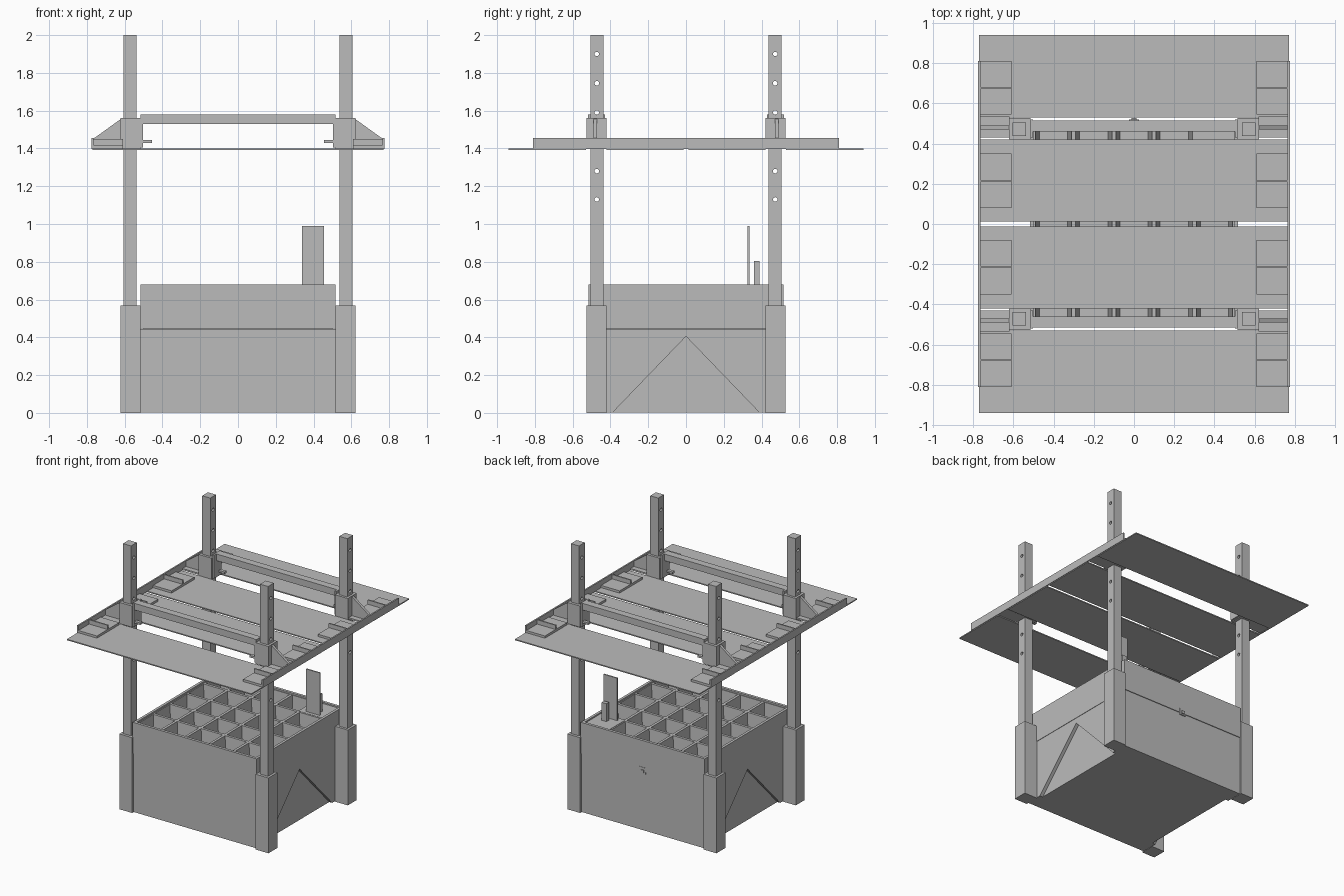
import bpy, bmesh, math
from mathutils import Matrix, Vector

cube = bpy.data.objects.get("Cube")
if cube:
    bpy.data.objects.remove(cube, do_unlink=True)

grey = bpy.data.materials.new("plain grey")
grey.use_nodes = True
colour = (0.5, 0.5, 0.5, 1)
grey.diffuse_color = colour
grey.node_tree.nodes["Principled BSDF"].inputs["Base Color"].default_value = colour


def finish(name, bm):
    bmesh.ops.recalc_face_normals(bm, faces=bm.faces)
    mesh = bpy.data.meshes.new(name)
    bm.to_mesh(mesh)
    bm.free()
    mesh.materials.append(grey)
    ob = bpy.data.objects.new(name, mesh)
    bpy.context.scene.collection.objects.link(ob)
    return ob


def box(name, x, y, z):
    """Box from its (low, high) range on each axis."""
    bm = bmesh.new()
    size = [r[1] - r[0] for r in (x, y, z)]
    centre = Vector([sum(r) / 2 for r in (x, y, z)])
    bmesh.ops.create_cube(bm, size=1, matrix=Matrix.Translation(centre) @ Matrix.Diagonal((*size, 1)))
    return finish(name, bm)


def prism(name, points, axis, low, high):
    """Outline in the two other axes, pushed along the given axis."""
    def place(p, d):
        co = list(p)
        co.insert(axis, d)
        return co
    bm = bmesh.new()
    face = bm.faces.new([bm.verts.new(place(p, low)) for p in points])
    out = bmesh.ops.extrude_face_region(bm, geom=[face])
    shift = Vector(place((0, 0), high - low))
    bmesh.ops.translate(bm, vec=shift, verts=[v for v in out["geom"] if isinstance(v, bmesh.types.BMVert)])
    return finish(name, bm)


def mirrored(lo, hi, s):
    return (lo, hi) if s > 0 else (-hi, -lo)


def cut(ob, cutter):
    mod = ob.modifiers.new("cut", "BOOLEAN")
    mod.operation, mod.solver, mod.object = "DIFFERENCE", "EXACT", cutter
    cutter.hide_render = True
    cutter.hide_set(True)


SIDES = (-1, 1)

# Lower bin with a triangular recess on each side
bin_body = box("lower_bin", (-0.515, 0.515), (-0.512, 0.512), (0.003, 0.445))
for s in SIDES:
    x = mirrored(0.49, 0.56, s)
    cut(bin_body, prism("recess_cutter", [(-0.4, -0.01), (0.4, -0.01), (0, 0.405)], 0, *x))

# Upper tray walls
for s in SIDES:
    box("tray_end_wall", (-0.517, 0.517), mirrored(0.495, 0.516, s), (0.446, 0.68))
    box("tray_side_wall", mirrored(0.497, 0.517, s), (-0.496, 0.496), (0.446, 0.68))

# Tapered dividers making a five by five grid of cells
for c in (-0.3, -0.1, 0.1, 0.3):
    taper = [(c - 0.03, 0.44), (c + 0.03, 0.44), (c + 0.01, 0.668), (c - 0.01, 0.668)]
    prism("cross_divider", taper, 0, -0.5, 0.5)
    prism("long_divider", taper, 1, -0.5, 0.5)
for s in SIDES:
    edge = [(s * 0.5, 0.44), (s * 0.47, 0.44), (s * 0.49, 0.668), (s * 0.5, 0.668)]
    prism("end_liner", edge, 0, -0.5, 0.5)
    prism("side_liner", edge, 1, -0.5, 0.5)

# Control corner: cover, upright plate and small post
box("corner_cover", (0.3, 0.5), (0.3, 0.5), (0.6, 0.67))
box("upright_plate", (0.34, 0.455), (0.325, 0.335), (0.66, 0.99))
box("small_post", (0.39, 0.43), (0.36, 0.39), (0.66, 0.805))

# Latch on the back
box("latch_plate", (-0.025, 0.025), (0.51, 0.519), (0.43, 0.48))
box("latch_knob", (-0.012, 0.012), (0.515, 0.526), (0.44, 0.462))

# Four corners: foot sleeve, drilled post, sliding collar and bracket
for sx in SIDES:
    for sy in SIDES:
        def corner(name, x, y, z):
            return box(name, mirrored(*x, sx), mirrored(*y, sy), z)

        corner("foot_sleeve", (0.515, 0.622), (0.42, 0.526), (0, 0.568))
        post = corner("post", (0.538, 0.605), (0.438, 0.506), (0.5, 2))
        bm = bmesh.new()
        for z in (1.9, 1.745, 1.59, 1.435, 1.28, 1.13):
            spot = Matrix.Translation((sx * 0.57, sy * 0.472, z)) @ Matrix.Rotation(math.pi / 2, 4, "Y")
            bmesh.ops.create_cone(bm, cap_ends=True, segments=16, radius1=0.012,
                                  radius2=0.012, depth=0.2, matrix=spot)
        cut(post, finish("hole_cutter", bm))
        corner("collar", (0.515, 0.622), (0.42, 0.526), (1.4, 1.56))
        corner("beam_bracket", (0.502, 0.516), (0.43, 0.52), (1.405, 1.58))
        corner("collar_tab", (0.455, 0.505), (0.49, 0.515), (1.43, 1.445))
        corner("bracket_arm", (0.62, 0.765), (0.43, 0.535), (1.4, 1.412))
        slope = [(sx * 0.62, 1.41), (sx * 0.765, 1.41), (sx * 0.765, 1.452), (sx * 0.62, 1.556)]
        prism("gusset", slope, 1, *mirrored(0.47, 0.49, sy))

        # Clamps holding the roof panels to the rail
        for lo, hi in ((0.08, 0.35), (0.545, 0.81)):
            mid = (lo + hi) / 2
            corner("clamp_plate", (0.61, 0.766), (lo, hi), (1.4, 1.418))
            corner("clamp_rib", (0.61, 0.766), (mid - 0.005, mid + 0.005), (1.41, 1.45))

# Cross beams, side rails and roof panels
for s in SIDES:
    box("cross_beam", (-0.505, 0.505), mirrored(0.46, 0.515, s), (1.53, 1.58))
    box("side_rail", mirrored(0.764, 0.775, s), (-0.81, 0.81), (1.398, 1.455))
    box("inner_panel", (-0.77, 0.77), mirrored(0.012, 0.42, s), (1.393, 1.401))
    box("outer_panel", (-0.77, 0.77), mirrored(0.53, 0.94, s), (1.393, 1.401))
